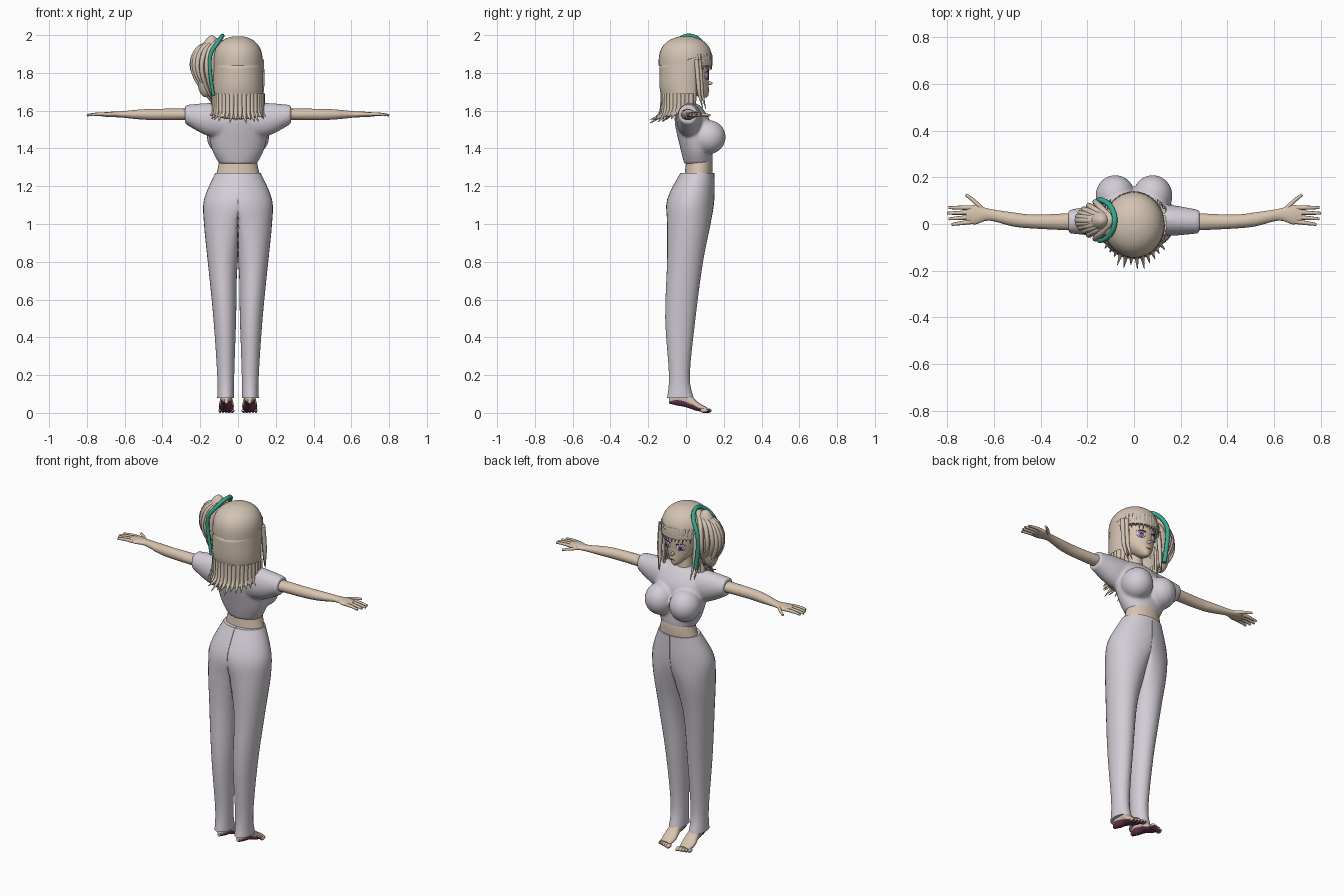
import bpy, bmesh, math, random
from mathutils import Matrix, Vector

random.seed(4)
if "Cube" in bpy.data.objects:
    bpy.data.objects.remove(bpy.data.objects["Cube"])


def material(name, *rgb):
    mat = bpy.data.materials.new(name)
    mat.use_nodes = True
    mat.diffuse_color = (*rgb, 1)
    shader = mat.node_tree.nodes["Principled BSDF"]
    shader.inputs["Base Color"].default_value = (*rgb, 1)
    shader.inputs["Roughness"].default_value = 0.8
    return mat


SKIN = material("skin", .69, .55, .43)
HAIR = material("blond hair", .65, .55, .45)
CLOTH = material("pale lilac cloth", .65, .61, .67)
RIBBON = material("teal ribbon", .04, .4, .27)
SOLE = material("maroon sole", .17, .05, .1)
WHITE = material("eye white", .85, .85, .87)
IRIS = material("violet iris", .3, .17, .42)
DARK = material("dark lash", .05, .03, .04)


def fractions(count):
    return [i / (count - 1) for i in range(count)]


def smooth_sections(sections, steps=4):
    """Catmull-Rom interpolation between the given cross-sections."""
    rings = [Vector(s) for s in sections]
    padded = [rings[0], *rings, rings[-1]]
    result = []
    for before, start, end, after in zip(padded, rings, rings[1:], padded[3:]):
        for i in range(steps):
            t = i / steps
            pull = 3 * (start - end) + after - before
            bend = 2 * before - 5 * start + 4 * end - after
            result.append(start + t / 2 * (end - before + t * (bend + t * pull)))
    return result + [rings[-1]]


def upright(sections):
    """Symmetric sections: height, half width, back, front."""
    return [(z, -half, half, back, front) for z, half, back, front in sections]


def loft(bm, sections, axis="z", arc=None, tilt=0, inner_limit=None, side=1, sides=32):
    """Skin ellipses given as position, then low and high of both other axes."""
    first, last = arc or (0, 360)
    rows = []
    for pos, a_low, a_high, b_low, b_high in smooth_sections(sections):
        row = []
        for k in range(sides + bool(arc)):
            angle = math.radians(first + (last - first) * k / sides)
            a = (a_low + a_high + (a_high - a_low) * math.cos(angle)) / 2
            b = (b_low + b_high + (b_high - b_low) * math.sin(angle)) / 2
            x, y, z = {"z": (a, b, pos + tilt * b), "x": (pos, a, b), "y": (a, pos, b)}[axis]
            if inner_limit is not None:
                x = max(x, inner_limit)
            row.append(bm.verts.new((x * side, y, z)))
        rows.append(row)
    for row, following in zip(rows, rows[1:]):
        for k in range(sides):
            j = (k + 1) % len(row)
            bm.faces.new((row[k], row[j], following[j], following[k]))
    if not arc:
        bm.faces.new(rows[0])
        bm.faces.new(rows[-1])


def ball(bm, centre, size, turn=0, axis="Z"):
    matrix = Matrix.Translation(centre) @ Matrix.Rotation(turn, 4, axis) @ Matrix.Diagonal((*size, 1))
    bmesh.ops.create_uvsphere(bm, u_segments=24, v_segments=14, radius=1, matrix=matrix)


def place(name, data, materials, mirror):
    for mat in materials:
        data.materials.append(mat)
    obj = bpy.data.objects.new(name, data)
    bpy.context.scene.collection.objects.link(obj)
    if mirror:
        obj.modifiers.new("mirror", "MIRROR").use_mirror_merge = False
    return obj


def make(name, bm, *materials, mirror=False):
    bmesh.ops.recalc_face_normals(bm, faces=bm.faces)
    mesh = bpy.data.meshes.new(name)
    bm.to_mesh(mesh)
    bm.free()
    mesh.polygons.foreach_set("use_smooth", [True] * len(mesh.polygons))
    mesh.set_sharp_from_angle(angle=math.radians(50))
    return place(name, mesh, materials, mirror)


def strands(name, paths, mat, width, tip=.1, mirror=False):
    """Smooth tubes narrowing to the given share of their width."""
    curve = bpy.data.curves.new(name, "CURVE")
    curve.dimensions = "3D"
    curve.bevel_depth = width
    curve.bevel_resolution = 2
    curve.resolution_u = 6
    curve.use_fill_caps = True
    for path in paths:
        spline = curve.splines.new("NURBS")
        spline.points.add(len(path) - 1)
        spline.use_endpoint_u = True
        spline.order_u = 3
        for point, place_at, t in zip(spline.points, path, fractions(len(path))):
            point.co = (*place_at, 1)
            point.radius = 1 - (1 - tip) * t ** 3
    return place(name, curve, [mat], mirror)


# Shirt: torso, bust and sleeves fused into one soft surface
bm = bmesh.new()
loft(bm, upright([(1.32, .1, -.01, .14), (1.4, .14, -.03, .14), (1.54, .16, -.06, .13),
                  (1.62, .13, -.05, .08), (1.64, .06, -.04, .05)]))
for side in (1, -1):
    ball(bm, (.08 * side, .12, 1.46), (.085, .09, .09))
    loft(bm, [(.06, -.05, .09, 1.45, 1.64), (.17, -.05, .08, 1.47, 1.64), (.28, -.04, .06, 1.53, 1.63)],
         axis="x", side=side)
shirt = make("shirt", bm, CLOTH)
fuse = shirt.modifiers.new("fuse", "REMESH")
fuse.mode = "VOXEL"
fuse.voxel_size = .008
fuse.use_smooth_shade = True
soften = shirt.modifiers.new("soften", "SMOOTH")
soften.factor = .5
soften.iterations = 6

# Trousers: one leg with its half of the hips, mirrored
bm = bmesh.new()
loft(bm, [(1.27, -.12, .12, -.03, .15), (1.13, -.18, .18, -.1, .15), (1, -.06, .18, -.1, .13),
          (.8, 0, .16, -.1, .09), (.5, .01, .13, -.11, .05), (.2, .02, .11, -.09, .02),
          (.08, .02, .11, -.1, .04)], inner_limit=.001)
make("trousers", bm, CLOTH, mirror=True)

# Bare midriff and neck
bm = bmesh.new()
loft(bm, upright([(1.24, .12, -.01, .14), (1.33, .1, 0, .14), (1.38, .1, 0, .12)]))
make("midriff", bm, SKIN)
bm = bmesh.new()
bmesh.ops.create_cone(bm, cap_ends=True, segments=24, radius1=.045, radius2=.035, depth=.14,
                      matrix=Matrix.Translation((0, .01, 1.67)))
make("neck", bm, SKIN)

# Arms with palms, then fingers and thumbs
bm = bmesh.new()
arm_height = 1.58
loft(bm, [(x, y - wide, y + wide, arm_height - thick, arm_height + thick) for x, y, wide, thick in
          ((.2, .01, .04, .03), (.42, .01, .03, .03), (.52, .02, .03, .026), (.62, .04, .025, .016),
           (.68, .04, .042, .014), (.72, .04, .03, .01))], axis="x")
make("arms", bm, SKIN, mirror=True)
fingers = []
for i in range(4):
    base, tip = .07 - .02 * i, .07 - .024 * i
    fingers.append([(.69, base, arm_height), (.74, (base + tip) / 2, arm_height + .005),
                    (.8 - .007 * abs(i - 1) ** 1.5, tip, arm_height - .004)])
fingers.append([(.64, .05, arm_height), (.68, .1, arm_height), (.72, .125, arm_height - .005)])
strands("fingers", fingers, SKIN, .01, tip=.6, mirror=True)

# Feet with toes; downward faces form the dark sole
bm = bmesh.new()
foot_x = .062
loft(bm, [(y, foot_x - half, foot_x + half, low, high) for y, half, low, high in
          ((-.09, .01, .05, .08), (-.05, .03, .04, .13), (0, .03, .03, .12),
           (.06, .04, .01, .06), (.11, .03, .005, .03))], axis="y")
for i in range(5):
    shrink = 1 - i / 12
    ball(bm, (.031 + .016 * i, .116 - .005 * i, .012), (.012 * shrink, .02, .012))
bmesh.ops.recalc_face_normals(bm, faces=bm.faces)
for face in bm.faces:
    face.material_index = face.normal.z < -.3
make("feet", bm, SKIN, SOLE, mirror=True)

# Head and nose
bm = bmesh.new()
loft(bm, upright([(1.67, .01, .08, .11), (1.69, .035, .03, .12), (1.75, .08, -.06, .12),
                  (1.87, .1, -.1, .12), (1.94, .07, -.07, .08)]))
ball(bm, (0, .122, 1.745), (.008, .018, .01))
make("head", bm, SKIN)

# Eyes as thin layered discs, lashes and mouth
for name, mat, lift, half, tall in (("eye_whites", WHITE, 0, .025, .02), ("irises", IRIS, .003, .016, .018),
                                    ("pupils", DARK, .006, .007, .009)):
    bm = bmesh.new()
    ball(bm, (.043 + lift * .4, .11 + lift, 1.785), (half, .006, tall), turn=-.42)
    make(name, bm, mat, mirror=True)
strands("lashes", [[(.02, .12, 1.8), (.04, .122, 1.815), (.07, .1, 1.8)]], DARK, .003, mirror=True)
strands("mouth", [[(x, .122, 1.706 + 10 * x * x) for x in (-.014, 0, .014)]], DARK, .0015, tip=1)

# Hair: rounded crown, then a curtain left open at the face
bm = bmesh.new()
dome = []
for t in fractions(9):
    height = math.sin(t * math.pi / 2) * .99
    spread = math.sqrt(1 - height ** 3)
    dome.append((1.84 + .155 * height, .131 * spread, -.145 * spread, .14 * spread))
loft(bm, upright(dome))
make("hair_crown", bm, HAIR)
bm = bmesh.new()
loft(bm, upright([(1.87, .13, -.14, .14), (1.75, .132, -.14, .12), (1.65, .132, -.12, .11),
                  (1.59, .138, -.15, .1)]), arc=(148, 392), tilt=.2)
curtain = make("hair_curtain", bm, HAIR)
curtain.modifiers.new("thickness", "SOLIDIFY").thickness = .012


def around(first, last, count):
    """Cosine and sine of evenly spread directions."""
    for t in fractions(count):
        angle = math.radians(first + (last - first) * t)
        yield math.cos(angle), math.sin(angle)


# Flicked tips along the lower edge
tips = []
for c, s in around(168, 372, 22):
    flick = 1.08 + random.uniform(0, .28) * abs(s)
    end = 1.58 + .035 * s + random.uniform(-.015, .012)
    tips.append([(.128 * c, .122 * s, 1.69), (.128 * c, .122 * s, 1.625),
                 (.134 * c, .138 * s, 1.59 + .025 * s), (.134 * c * flick, .15 * s * flick, end)])
strands("hair_tips", tips, HAIR, .014)

# Fringe and face-framing side locks
fringe = [[(.12 * c, .127 * s, 1.9), (.127 * c, .135 * s, 1.86),
           (.122 * c, .134 * s, random.uniform(1.81, 1.83))] for c, s in around(32, 148, 13)]
strands("fringe", fringe, HAIR, .011)
locks = [[(.11 + out, .07 - out, 1.87), (.115 + out, .08 - out, 1.75),
          (.11 + out, .085 - out, 1.68), (.1 + out, .105 - out, 1.61)] for out in (0, .015)]
strands("side_locks", locks, HAIR, .013, mirror=True)

# Side ponytail: core and overlying locks sweeping out and back in
bm = bmesh.new()
ball(bm, (-.155, .016, 1.835), (.06, .058, .165), turn=.12, axis="Y")
make("ponytail_core", bm, HAIR)
tail = []
for t in fractions(11):
    fan = 2 * t - 1
    reach = .14 - .08 * fan * fan
    drop = random.uniform(.31, .35)
    tail.append([(-.09 - .04 * u - reach * math.sin(math.pi * u ** .7),
                  .016 + .08 * fan * math.sin(math.pi * u ** .8),
                  1.975 - drop * u + .02 * math.sin(math.pi * min(1, 3 * u))) for u in fractions(8)])
strands("ponytail_locks", tail, HAIR, .014)

# Ribbon looped over the ponytail root with hanging ends
loop = [(-.15 + .07 * s, .016 + .09 * c, 1.9 + .1 * s) for c, s in around(0, 180, 7)]
ends = [[(-.13, .016 + y, 1.68), (-.15, .016 + y, 1.8)] for y in (.08, -.08)]
strands("ribbon", [ends[0] + loop + ends[1][::-1]], RIBBON, .012, tip=.7)
